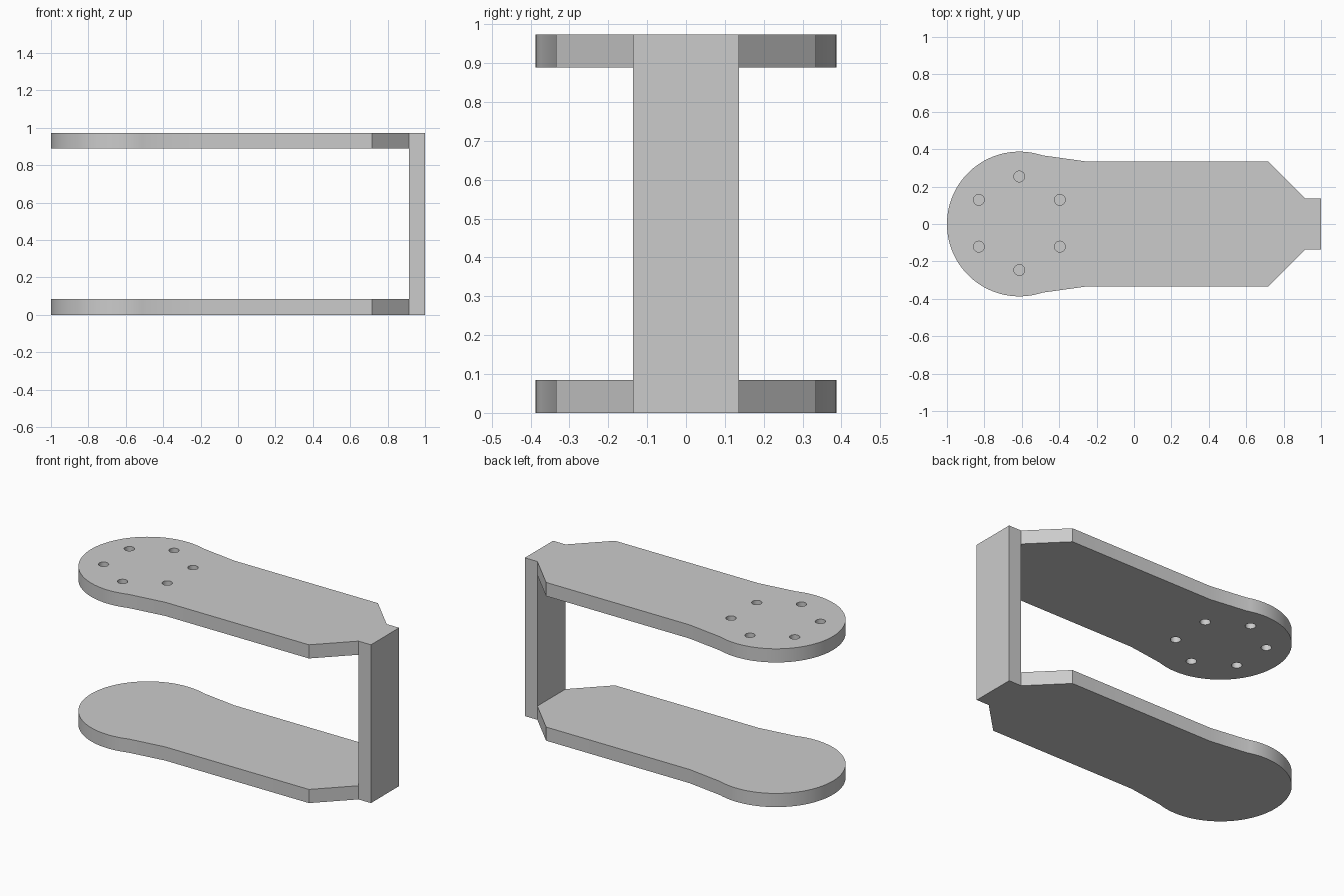
import bpy
import bmesh
from math import sin, cos, pi, atan2
from mathutils import Vector

cube = bpy.data.objects.get("Cube")
if cube:
    bpy.data.objects.remove(cube, do_unlink=True)

GREY = (0.6, 0.6, 0.6, 1)
mat = bpy.data.materials.new("plain grey")
mat.use_nodes = True
mat.diffuse_color = GREY
mat.node_tree.nodes["Principled BSDF"].inputs["Base Color"].default_value = GREY

HEIGHT, THICK = 0.973, 0.084
HEAD_X, HEAD_R = -0.613, 0.387
POST_X, POST_Y = 0.915, 0.137


def circle(x, y, r, n):
    return [(x + r * cos(2 * pi * i / n), y + r * sin(2 * pi * i / n)) for i in range(n)]


def finish(name, bm):
    bmesh.ops.recalc_face_normals(bm, faces=bm.faces)
    mesh = bpy.data.meshes.new(name)
    bm.to_mesh(mesh)
    bm.free()
    mesh.materials.append(mat)
    obj = bpy.data.objects.new(name, mesh)
    bpy.context.collection.objects.link(obj)
    bpy.ops.object.select_all(action="DESELECT")
    obj.select_set(True)
    bpy.context.view_layer.objects.active = obj
    bpy.ops.object.shade_smooth_by_angle(angle=pi / 9)
    return obj


def plate(name, z, loops):
    """Fill an outline, leaving any inner loops open, and thicken it upward."""
    bm = bmesh.new()
    edges = []
    for loop in loops:
        verts = [bm.verts.new((x, y, z)) for x, y in loop]
        edges += [bm.edges.new((v, verts[i - 1])) for i, v in enumerate(verts)]
    bmesh.ops.triangle_fill(bm, edges=edges, use_beauty=True, normal=(0, 0, 1))
    grown = bmesh.ops.extrude_face_region(bm, geom=bm.faces[:], use_keep_orig=True)
    top = [g for g in grown["geom"] if isinstance(g, bmesh.types.BMVert)]
    bmesh.ops.translate(bm, verts=top, vec=(0, 0, THICK))
    return finish(name, bm)


# Plate outline: straight shank and chamfered neck, mirrored, plus a round head
side = [(POST_X, POST_Y), (0.717, 0.335), (-0.26, 0.335)]
start = atan2(0.367, 0.123)
steps = 64
head = []
for i in range(steps + 1):
    a = start + (2 * pi - 2 * start) * i / steps
    head.append((HEAD_X + HEAD_R * cos(a), HEAD_R * sin(a)))
outline = side + head + [(x, -y) for x, y in reversed(side)]

# Ring of six bolt holes in the upper plate
holes = [circle(HEAD_X + 0.25 * cos(a), 0.004 + 0.25 * sin(a), 0.029, 32)
         for a in (pi / 6 + k * pi / 3 for k in range(6))]

plate("lower_plate", 0, [outline])
plate("upper_plate", HEIGHT - THICK, [outline] + holes)

# Upright joining the two plates
bm = bmesh.new()
bmesh.ops.create_cube(bm, size=1)
bmesh.ops.scale(bm, vec=(1 - POST_X, 2 * POST_Y, HEIGHT), verts=bm.verts)
bmesh.ops.translate(bm, vec=Vector(((1 + POST_X) / 2, 0, HEIGHT / 2)), verts=bm.verts)
finish("upright_post", bm)
